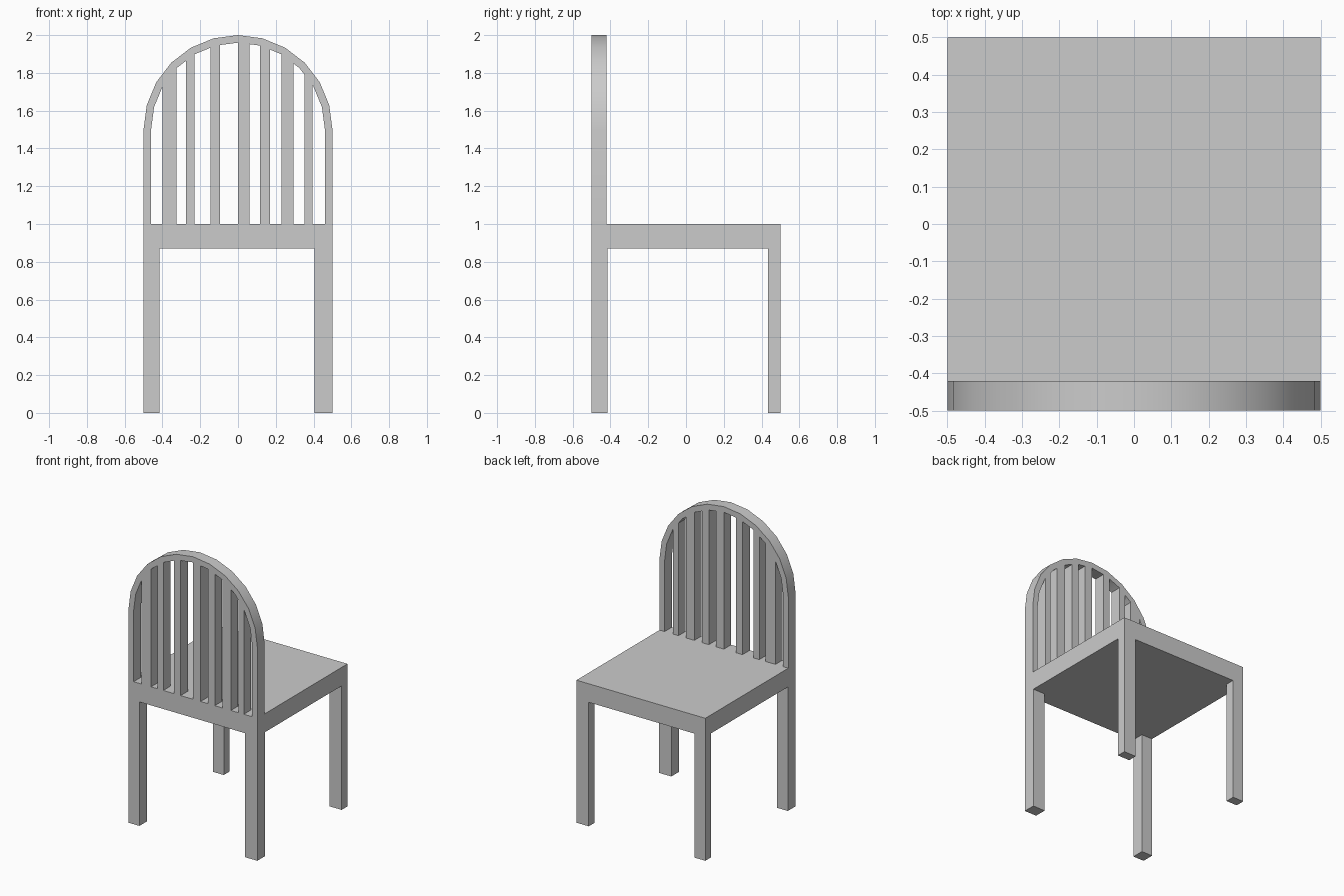
import bpy
import bmesh
from math import sin, cos, pi, radians, sqrt

cube = bpy.data.objects.get("Cube")
if cube:
    bpy.data.objects.remove(cube, do_unlink=True)

grey = bpy.data.materials.new("plain grey")
grey.use_nodes = True
colour = (0.6, 0.6, 0.6, 1)
grey.diffuse_color = colour
grey.node_tree.nodes["Principled BSDF"].inputs["Base Color"].default_value = colour

LEG_TOP, SEAT_TOP = 0.87, 1.0
BACK, BACK_INNER = -0.5, -0.42


def finish(name, bm):
    bmesh.ops.recalc_face_normals(bm, faces=bm.faces)
    mesh = bpy.data.meshes.new(name)
    bm.to_mesh(mesh)
    bm.free()
    mesh.materials.append(grey)
    obj = bpy.data.objects.new(name, mesh)
    bpy.context.collection.objects.link(obj)
    return obj


def extrude(bm, faces, offset):
    """Extrude faces along an offset, removing the starting faces."""
    geom = bmesh.ops.extrude_face_region(bm, geom=faces)["geom"]
    verts = [g for g in geom if isinstance(g, bmesh.types.BMVert)]
    bmesh.ops.translate(bm, verts=verts, vec=offset)


def upright(name, profile):
    """Solid from an (x, z) outline, as deep as the backrest."""
    bm = bmesh.new()
    face = bm.faces.new([bm.verts.new((x, BACK, z)) for x, z in profile])
    extrude(bm, [face], (0, BACK_INNER - BACK, 0))
    return finish(name, bm)


# Seat with four legs drawn out of its corner cells
xs = (-0.5, -0.415, 0.405, 0.5)
ys = (-0.5, -0.415, 0.435, 0.5)
bm = bmesh.new()
grid = [[bm.verts.new((x, y, LEG_TOP)) for y in ys] for x in xs]
cells = {(i, j): bm.faces.new((grid[i][j], grid[i + 1][j],
                               grid[i + 1][j + 1], grid[i][j + 1]))
         for i in range(3) for j in range(3)}
bottom = list(cells.values())
top = bmesh.ops.duplicate(bm, geom=bottom)["geom"]
bmesh.ops.translate(bm, verts=[g for g in top if isinstance(g, bmesh.types.BMVert)],
                    vec=(0, 0, SEAT_TOP - LEG_TOP))
bmesh.ops.bridge_loops(bm, edges=[e for e in bm.edges if e.is_boundary])
corners = [cells[i, j] for i in (0, 2) for j in (0, 2)]
extrude(bm, corners, (0, 0, -LEG_TOP))
bmesh.ops.dissolve_limit(bm, angle_limit=radians(1), verts=bm.verts, edges=bm.edges)
finish("seat_and_legs", bm)

# Round-topped rail of the backrest
STEPS = 12
SPRING = 1.5


def arch(radius):
    curve = [(-radius * cos(pi * k / STEPS), SPRING + radius * sin(pi * k / STEPS))
             for k in range(STEPS + 1)]
    return [(-radius, SEAT_TOP)] + curve + [(radius, SEAT_TOP)]


rail = upright("backrest_rail", arch(0.5) + arch(0.46)[::-1])
bpy.context.view_layer.objects.active = rail
rail.select_set(True)
bpy.ops.object.shade_smooth_by_angle(angle=radians(30))
rail.select_set(False)

# Uneven slats, their slanted tops buried in the rail
slats = ((-0.4, -0.325), (-0.275, -0.23), (-0.145, -0.095), (0, 0.06),
         (0.117, 0.17), (0.23, 0.295), (0.353, 0.395))
for n, (left, right) in enumerate(slats, 1):
    tops = [(x, SPRING + sqrt(0.475 ** 2 - x * x)) for x in (right, left)]
    upright(f"backrest_slat_{n}", [(left, SEAT_TOP), (right, SEAT_TOP)] + tops)
